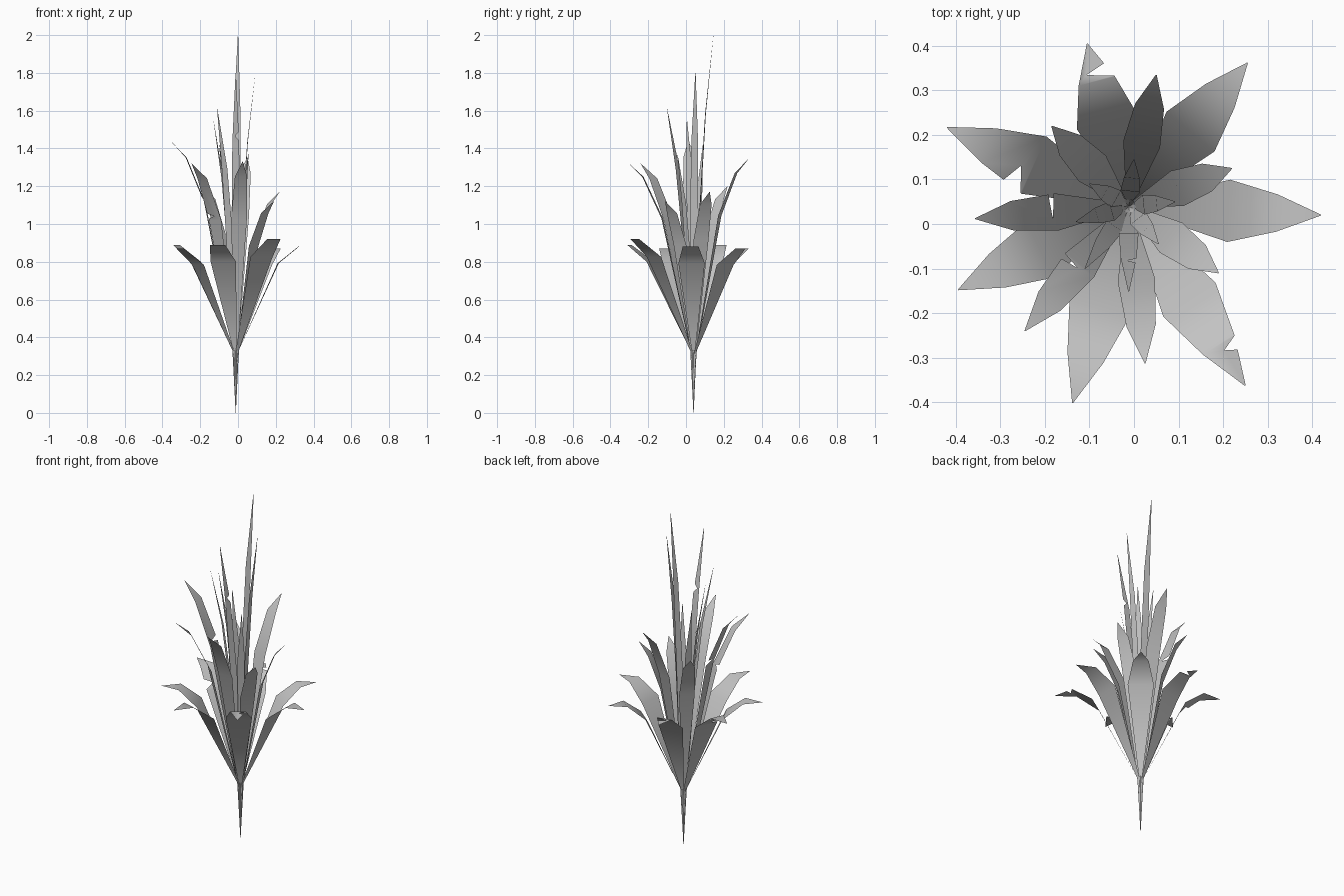
import bpy
import math
from mathutils import Vector

cube = bpy.data.objects.get("Cube")
if cube:
    bpy.data.objects.remove(cube, do_unlink=True)

# One flat grey for the whole plant
grey = bpy.data.materials.new("leaf_grey")
grey.use_nodes = True
colour = (0.55, 0.55, 0.55, 1)
grey.diffuse_color = colour
grey.node_tree.nodes["Principled BSDF"].inputs["Base Color"].default_value = colour

CENTRE = Vector((-0.012, 0.04, 0))
NECK = 0.33   # height where the leaves fan out


def leaf(name, tip, root_z, shape, torn=None):
    """Flat blade from the root to the tip.
    shape: (reach, rise, half width) rows as fractions of the span above the neck.
    torn: (segment, side, start, end, depth) of a ragged bite in one edge."""
    end = Vector(tip) - CENTRE
    reach, top = end.xy.length, end.z
    out = Vector((end.x, end.y, 0)).normalized()
    across = Vector((-out.y, out.x, 0))
    rows = [(0, root_z, 0.001), (0.015, NECK, 0.009)]
    rows += [(reach * r, NECK + (top - NECK) * h, w) for r, h, w in shape]
    rows.append((reach, top, 0.001))
    left, right = [[CENTRE + out * r + across * w * s + Vector((0, 0, z))
                    for r, z, w in rows] for s in (1, -1)]
    n = len(rows)
    verts = left + right
    faces = []
    for k in range(n - 1):
        face = [k, n + k, n + k + 1, k + 1]
        if torn and torn[0] == k:
            _, side, a, b, depth = torn
            near, far = (left, right) if side > 0 else (right, left)
            p, q = near[k].lerp(near[k + 1], a), near[k].lerp(near[k + 1], b)
            middle = (a + b) / 2
            inner = near[k].lerp(near[k + 1], middle).lerp(
                far[k].lerp(far[k + 1], middle), depth)
            i = len(verts)
            verts += [p, inner, q]
            if side > 0:
                face = face + [i + 2, i + 1, i]
            else:
                face = face[:2] + [i, i + 1, i + 2] + face[2:]
        faces.append(face)
    mesh = bpy.data.meshes.new(name)
    mesh.from_pydata(verts, [], faces)
    mesh.materials.append(grey)
    mesh.shade_smooth()
    obj = bpy.data.objects.new(name, mesh)
    bpy.context.collection.objects.link(obj)


def ring(name, root_z, shape, tips, tears):
    for i, tip in enumerate(tips):
        leaf(f"{name}_{i + 1}", tip, root_z, shape, tears.get(i))


# Low, broad leaves that arch outwards
ring("outer_leaf", 0.1, [(0.52, 0.84, 0.07), (0.77, 1.0, 0.042)],
     [(0.42, 0.02, 0.88), (0.255, 0.362, 0.87), (-0.105, 0.405, 0.87),
      (-0.42, 0.217, 0.89), (-0.395, -0.148, 0.87), (-0.138, -0.402, 0.89),
      (0.25, -0.363, 0.92)],
     {2: (3, -1, 0.03, 0.4, 0.8), 3: (2, 1, 0.03, 0.45, 0.4),
      6: (3, 1, 0.03, 0.3, 0.45)})

# Taller, slimmer leaves between them
ring("middle_leaf", 0.06, [(0.47, 0.7, 0.042), (0.76, 0.92, 0.033)],
     [(0.22, 0.125, 1.17), (0.05, 0.335, 1.35), (-0.185, 0.22, 1.2),
      (-0.357, 0.012, 1.44), (-0.245, -0.24, 1.32), (0.025, -0.313, 1.33),
      (0.19, -0.11, 1.12)],
     {3: (2, -1, 0.03, 0.15, 0.7), 4: (2, -1, 0.02, 0.15, 0.5)})

# Upright spikes in the middle
ring("inner_leaf", 0.0, [(0.32, 0.45, 0.022), (0.6, 0.75, 0.018)],
     [(0.0, 0.145, 2.0), (-0.1, 0.09, 1.42), (-0.13, 0.005, 1.55),
      (-0.11, -0.1, 1.61), (-0.012, -0.152, 1.8), (0.055, -0.045, 1.37),
      (0.092, 0.05, 1.8)],
     {4: (3, 1, 0.03, 0.15, 0.6)})
